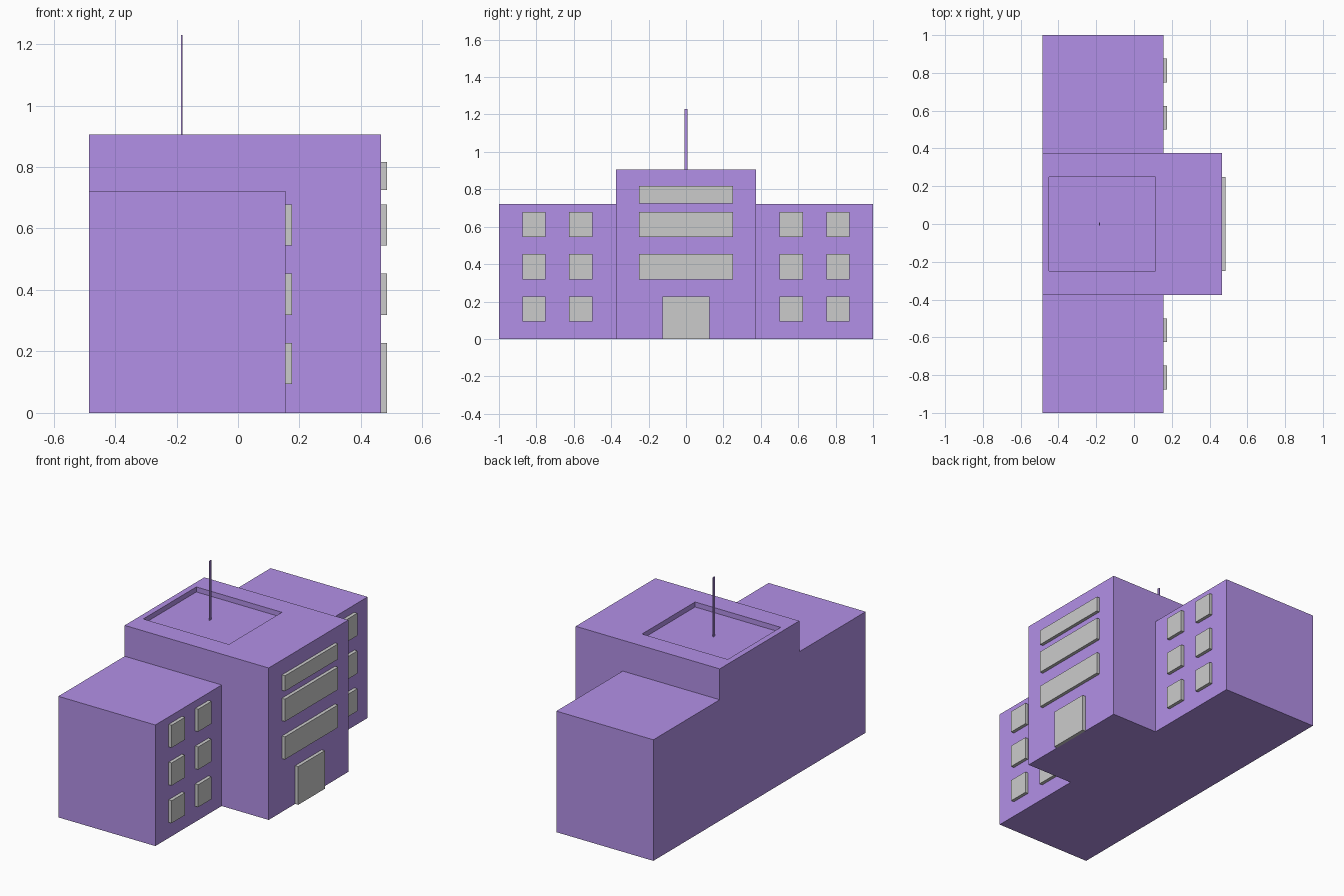
import bpy, bmesh, math

if "Cube" in bpy.data.objects:
    bpy.data.objects.remove(bpy.data.objects["Cube"])

purple = bpy.data.materials.new("purple_wall")
purple.diffuse_color = (0.45, 0.28, 0.80, 1)
purple.use_nodes = True
purple.node_tree.nodes["Principled BSDF"].inputs["Base Color"].default_value = purple.diffuse_color

BACK, WING_X, CORE_X = -0.485, 0.155, 0.465
CORE_Y, WING_H, CORE_H = 0.375, 0.722, 0.906


def finish(name, bm, mat=None):
    bmesh.ops.recalc_face_normals(bm, faces=bm.faces)
    mesh = bpy.data.meshes.new(name)
    bm.to_mesh(mesh)
    bm.free()
    obj = bpy.data.objects.new(name, mesh)
    bpy.context.collection.objects.link(obj)
    if mat:
        mesh.materials.append(mat)
    return obj


def box(name, x, y, z, mat=None):
    bm = bmesh.new()
    bmesh.ops.create_cube(bm, size=1)
    for v in bm.verts:
        v.co = [(r[0] + r[1]) / 2 + c * (r[1] - r[0]) for c, r in zip(v.co, (x, y, z))]
    return finish(name, bm, mat)


# Building shell: stepped profile swept front to back
profile = [(-1, 0), (-CORE_Y, 0), (CORE_Y, 0), (1, 0), (1, WING_H), (CORE_Y, WING_H),
           (CORE_Y, CORE_H), (-CORE_Y, CORE_H), (-CORE_Y, WING_H), (-1, WING_H)]
patches = [(0, 1, 8, 9), (2, 3, 4, 5), (1, 2, 5, 6, 7, 8)]
bm = bmesh.new()
rear = [bm.verts.new((BACK, y, z)) for y, z in profile]
fore = [bm.verts.new((WING_X, y, z)) for y, z in profile]
for p in patches:
    bm.faces.new([rear[i] for i in reversed(p)])
    core_front = bm.faces.new([fore[i] for i in p])
sides = []
for i in range(len(profile)):
    j = (i + 1) % len(profile)
    sides.append(bm.faces.new((rear[i], rear[j], fore[j], fore[i])))
bmesh.ops.recalc_face_normals(bm, faces=bm.faces)
roof = sides[6]

# Sunken roof terrace
bmesh.ops.inset_individual(bm, faces=[roof], thickness=0.035)
for v in roof.verts:
    v.co.x = -0.45 if v.co.x < -0.16 else 0.115
    v.co.y = math.copysign(0.25, v.co.y)
floor = bmesh.ops.extrude_discrete_faces(bm, faces=[roof])["faces"][0]
for v in floor.verts:
    v.co.z -= 0.03

# Central block pushed forward
front = bmesh.ops.extrude_discrete_faces(bm, faces=[core_front])["faces"][0]
for v in front.verts:
    v.co.x = CORE_X
finish("building", bm, purple)

# Roof mast
box("mast", (-0.186, -0.181), (-0.007, 0.007), (CORE_H - 0.035, 1.23), purple)

# Wing windows, three storeys on both sides
storeys = [(0.094, 0.228), (0.318, 0.453), (0.544, 0.678)]
for side in (-1, 1):
    for y in (0.5625, 0.8125):
        for z in storeys:
            c = side * y
            box("wing_window", (WING_X - 0.02, WING_X + 0.02), (c - 0.0625, c + 0.0625), z)

# Long windows and door on the central block
core_depth = (CORE_X - 0.02, CORE_X + 0.02)
for z in storeys[1:] + [(0.725, 0.817)]:
    box("long_window", core_depth, (-0.25, 0.25), z)
box("door", core_depth, (-0.125, 0.125), (0, 0.228))
